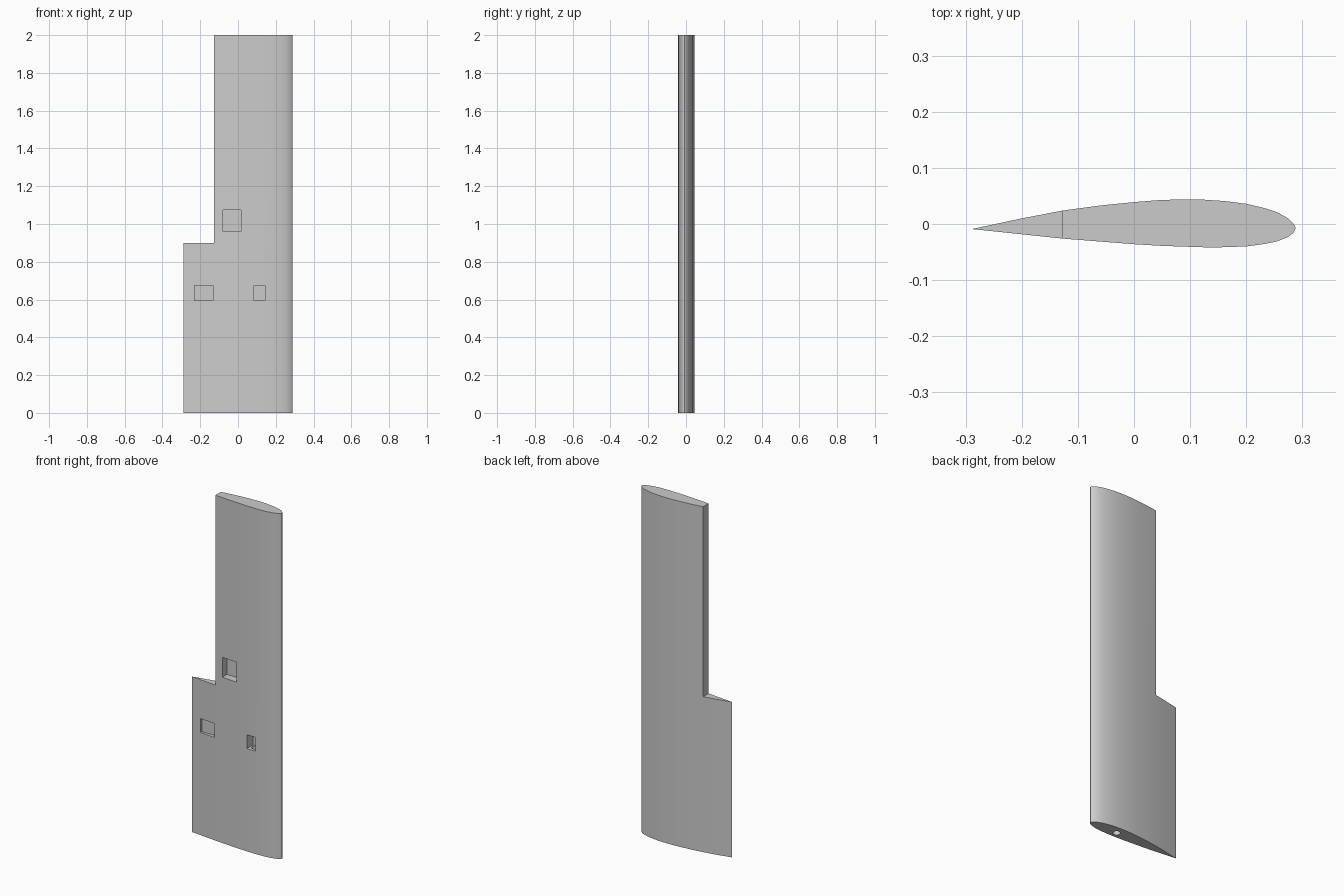
import bpy, bmesh, math
from mathutils import Matrix

cube = bpy.data.objects.get("Cube")
if cube:
    bpy.data.objects.remove(cube)

grey = bpy.data.materials.new("light_grey")
grey.use_nodes = True
colour = (0.6, 0.6, 0.6, 1)
grey.diffuse_color = colour
grey.node_tree.nodes["Principled BSDF"].inputs["Base Color"].default_value = colour


def make_object(name, bm):
    bmesh.ops.recalc_face_normals(bm, faces=bm.faces)
    mesh = bpy.data.meshes.new(name)
    bm.to_mesh(mesh)
    bm.free()
    mesh.materials.append(grey)
    obj = bpy.data.objects.new(name, mesh)
    bpy.context.collection.objects.link(obj)
    return obj


def box(name, low, high):
    bm = bmesh.new()
    bmesh.ops.create_cube(bm, size=1)
    for v in bm.verts:
        v.co = [a if c < 0 else b for a, b, c in zip(low, high, v.co)]
    return make_object(name, bm)


# Blade: aerofoil section extruded upwards, sharp edge at -x
section = [(-0.289, -0.009), (-0.2, 0.01), (-0.127, 0.024), (-0.06, 0.033),
           (0, 0.039), (0.05, 0.043), (0.115, 0.044), (0.16, 0.041),
           (0.2, 0.036), (0.23, 0.029), (0.255, 0.021), (0.275, 0.01),
           (0.284, 0.001), (0.288, -0.007), (0.285, -0.015), (0.275, -0.023),
           (0.255, -0.031), (0.23, -0.036), (0.2, -0.04), (0.14, -0.042),
           (0.05, -0.039), (0, -0.036), (-0.127, -0.026)]
bm = bmesh.new()
base = bm.faces.new([bm.verts.new((x, y, 0)) for x, y in section])
top = bmesh.ops.extrude_face_region(bm, geom=[base])["geom"]
bmesh.ops.translate(bm, vec=(0, 0, 2), verts=[g for g in top if isinstance(g, bmesh.types.BMVert)])
blade = make_object("blade", bm)

# Cutters: trailing edge step, three front pockets and the shaft hole
cutters = [
    box("step_cutter", (-0.5, -0.2, 0.9), (-0.127, 0.2, 2.2)),
    box("upper_pocket_cutter", (-0.08, -0.2, 0.96), (0.015, 0.012, 1.075)),
    box("rear_pocket_cutter", (-0.23, -0.2, 0.595), (-0.132, -0.003, 0.675)),
    box("shaft_pocket_cutter", (0.085, -0.2, 0.595), (0.143, 0.015, 0.675)),
]
bm = bmesh.new()
bmesh.ops.create_cone(bm, cap_ends=True, segments=24, radius1=0.02, radius2=0.02,
                      depth=0.75, matrix=Matrix.Translation((0.114, -0.005, 0.26)))
cutters.append(make_object("shaft_hole_cutter", bm))

bpy.context.view_layer.objects.active = blade
for cutter in cutters:
    mod = blade.modifiers.new(cutter.name, "BOOLEAN")
    mod.operation = "DIFFERENCE"
    mod.solver = "EXACT"
    mod.object = cutter
    bpy.ops.object.modifier_apply(modifier=mod.name)
    bpy.data.objects.remove(cutter)

bpy.ops.object.select_all(action="DESELECT")
blade.select_set(True)
bpy.ops.object.shade_smooth_by_angle(angle=math.radians(30))
